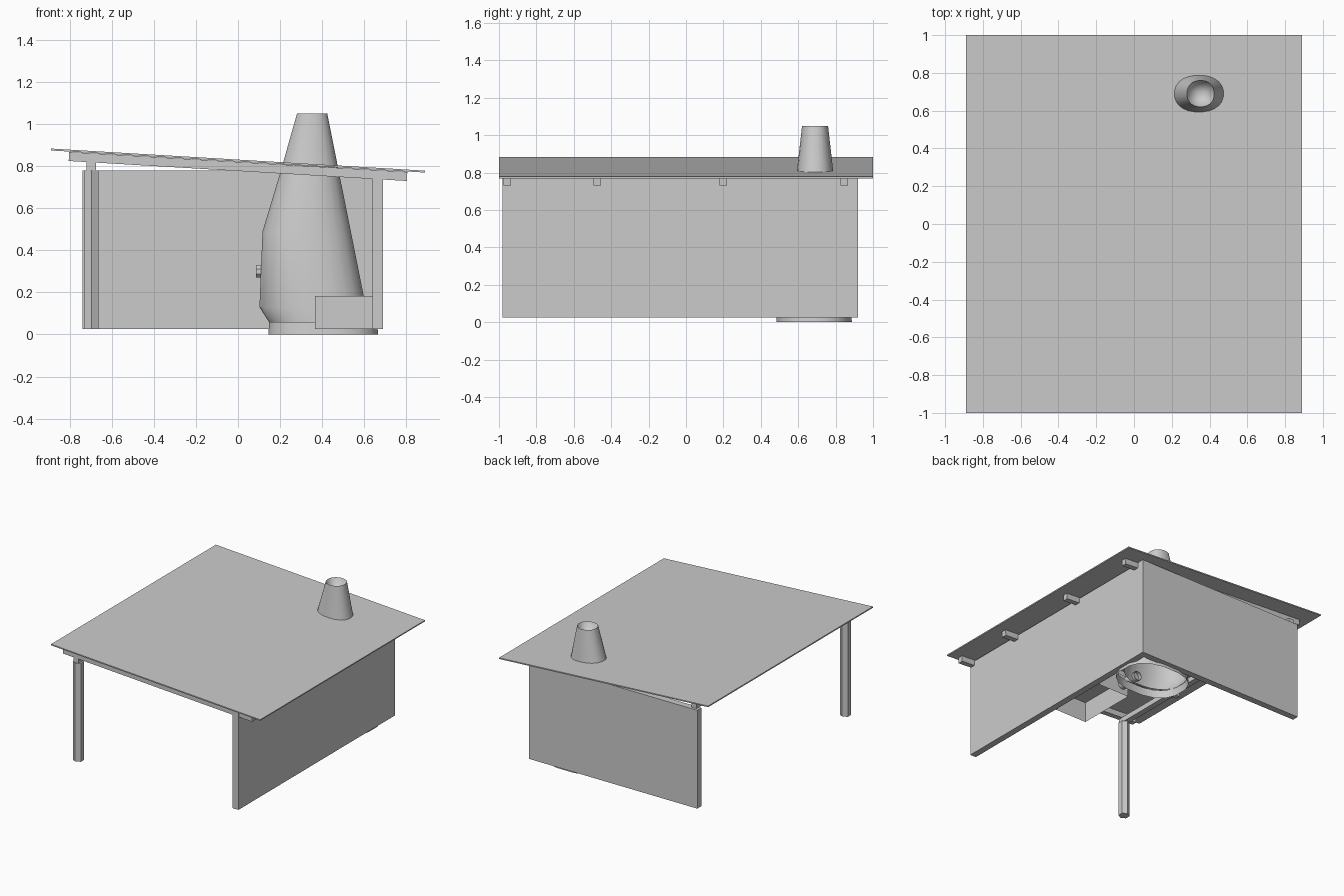
import bpy, bmesh, math
from mathutils import Vector

cube = bpy.data.objects.get("Cube")
if cube:
    bpy.data.objects.remove(cube, do_unlink=True)

SLOPE = math.atan(0.059)

grey = bpy.data.materials.new("plain grey")
grey.use_nodes = True
grey.diffuse_color = (0.6, 0.6, 0.6, 1)
grey.node_tree.nodes["Principled BSDF"].inputs["Base Color"].default_value = (0.6, 0.6, 0.6, 1)


def finish(name, bm, smooth=False):
    mesh = bpy.data.meshes.new(name)
    bm.normal_update()
    bm.to_mesh(mesh)
    bm.free()
    mesh.materials.append(grey)
    obj = bpy.data.objects.new(name, mesh)
    bpy.context.collection.objects.link(obj)
    if smooth:
        bpy.ops.object.select_all(action="DESELECT")
        obj.select_set(True)
        bpy.context.view_layer.objects.active = obj
        bpy.ops.object.shade_smooth_by_angle(angle=math.radians(32))
    return obj


def box(name, low, high, tilt=0, open_bottom=False):
    low, high = Vector(low), Vector(high)
    bm = bmesh.new()
    bmesh.ops.create_cube(bm, size=1)
    bmesh.ops.scale(bm, vec=high - low, verts=bm.verts)
    bm.normal_update()
    if open_bottom:
        bmesh.ops.delete(bm, geom=[f for f in bm.faces if f.normal.z < -0.9], context="FACES")
    obj = finish(name, bm)
    obj.location = (low + high) / 2
    obj.rotation_euler.y = tilt
    return obj


def rod(name, center, radius, length, sides, rotation=(0, 0, 0), spin=0, caps=True):
    bm = bmesh.new()
    bmesh.ops.create_cone(bm, cap_ends=caps, segments=sides, radius1=radius,
                          radius2=radius, depth=length)
    for v in bm.verts:
        a = math.atan2(v.co.y, v.co.x) + spin
        v.co.x, v.co.y = radius * math.cos(a), radius * math.sin(a)
    obj = finish(name, bm, sides > 6)
    obj.location = center
    obj.rotation_euler = rotation
    return obj


def loft(name, sections, y, sides=24, power=1.0, pit=None):
    """Skin rounded sections given as (z, left x, right x, half depth)."""
    bm = bmesh.new()
    rings = []
    for z, left, right, depth in sections:
        ring = []
        for i in range(sides):
            a = math.tau * (i + 0.5) / sides
            c, s = math.cos(a), math.sin(a)
            ring.append(bm.verts.new((
                (left + right) / 2 + (right - left) / 2 * math.copysign(abs(c) ** power, c),
                y + depth * math.copysign(abs(s) ** power, s), z)))
        rings.append(ring)
    for a, b in zip(rings, rings[1:]):
        for i in range(sides):
            j = (i + 1) % sides
            bm.faces.new((a[i], a[j], b[j], b[i]))
    if pit is not None:
        z, left, right, depth = sections[-1]
        tip = bm.verts.new(((left + right) / 2, y, z - pit))
        for i in range(sides):
            bm.faces.new((rings[-1][i], rings[-1][(i + 1) % sides], tip))
    return finish(name, bm, True)


# Sloping roof on four rafters
box("roof", (-0.89, -1, 0.822), (0.89, 1, 0.831), SLOPE)
for i, y in enumerate((-0.955, -0.475, 0.2, 0.845)):
    box(f"rafter_{i + 1}", (-0.805, y - 0.02, 0.777), (0.805, y + 0.02, 0.82), SLOPE)

# Two walls, corner post and the beam it carries
box("back_wall", (-0.74, 0.87, 0.025), (0.69, 0.92, 0.78))
box("side_wall", (0.64, -0.98, 0.025), (0.69, 0.92, 0.772))
rod("corner_post", (-0.697, -0.94, 0.4025), 0.04, 0.755, 6)
box("side_beam", (-0.72, -0.97, 0.78), (-0.676, 0.9, 0.82))

# Furnace: plinth, leaning body and chimney with a sunken mouth
loft("furnace_base", [(0, 0.14, 0.67, 0.205), (0.06, 0.145, 0.665, 0.2)], 0.685, 16, 0.8)
loft("furnace_chimney", [
    (0.055, 0.148, 0.62, 0.18), (0.13, 0.10, 0.61, 0.178), (0.49, 0.115, 0.538, 0.145),
    (0.77, 0.2, 0.481, 0.102), (1.05, 0.28, 0.425, 0.07)], 0.69, 24, 0.9, 0.15)

# Side knob, bench and air pipe between bench and furnace
rod("furnace_knob", (0.1, 0.69, 0.3), 0.032, 0.03, 8, (0, math.pi / 2, 0), math.pi / 8)
box("bench", (0.365, -0.1, 0.025), (0.64, 0.37, 0.182), 0, True)
rod("air_pipe", (0.42, 0.44, 0.1), 0.035, 0.2, 12, (math.pi / 2, 0, 0), 0, False)
